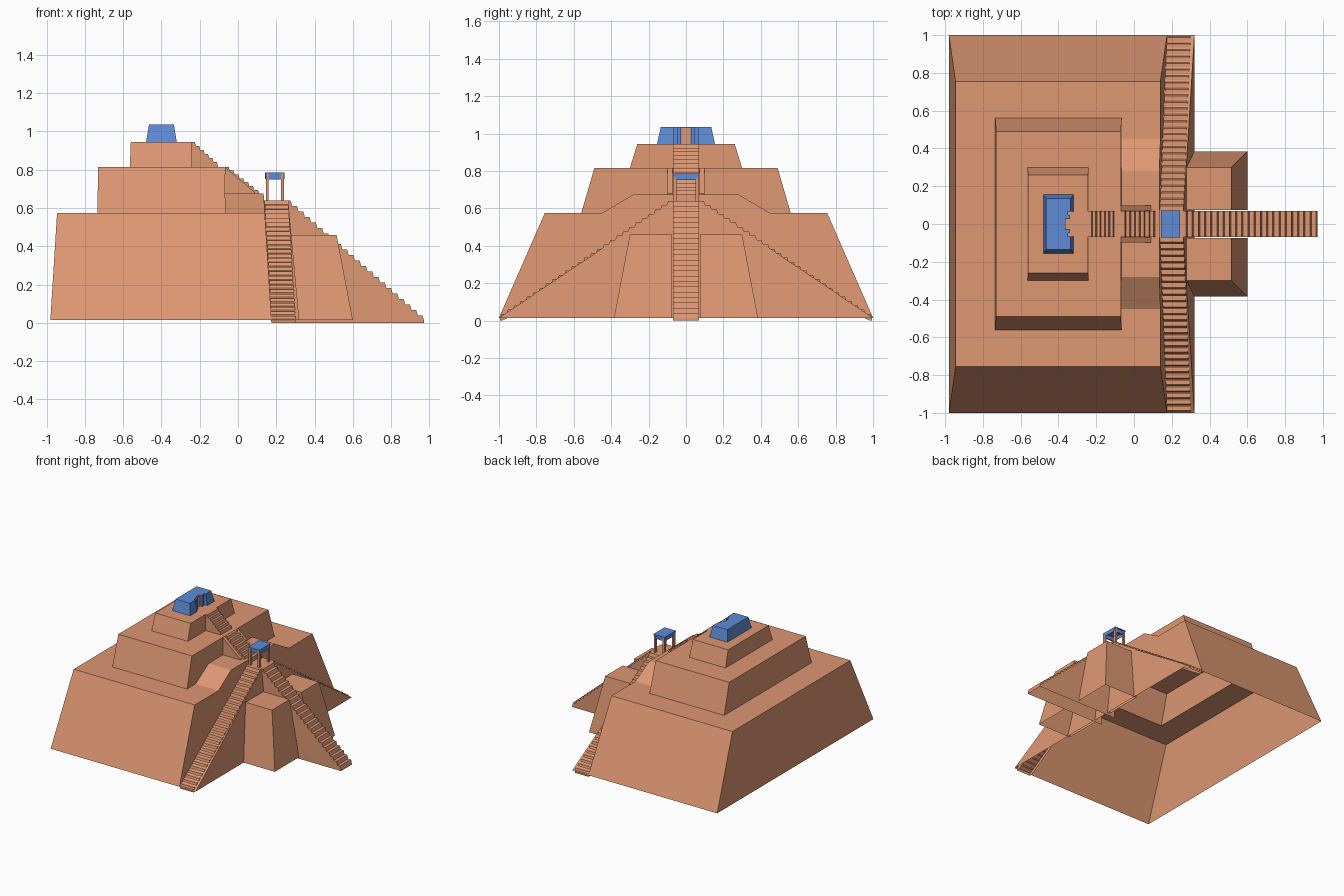
import bpy
import bmesh
from mathutils import Vector

cube = bpy.data.objects.get("Cube")
if cube:
    bpy.data.objects.remove(cube, do_unlink=True)


def material(name, color):
    m = bpy.data.materials.new(name)
    m.diffuse_color = color
    m.use_nodes = True
    m.node_tree.nodes["Principled BSDF"].inputs["Base Color"].default_value = color
    return m


CLAY = material("baked clay", (0.73, 0.31, 0.17, 1))
BLUE = material("glazed blue", (0.11, 0.26, 0.67, 1))


def build(name, verts, faces, mat=CLAY):
    me = bpy.data.meshes.new(name)
    me.from_pydata([tuple(v) for v in verts], [], faces)
    me.materials.append(mat)
    me.update()
    ob = bpy.data.objects.new(name, me)
    bpy.context.collection.objects.link(ob)
    return ob


def loft(name, rings, mat=CLAY, skip=None, bottom=False):
    """Join equal rings (counter-clockwise from above) and cap the top."""
    n = len(rings[0])
    verts = [v for r in rings for v in r]
    faces = []
    for k in range(len(rings) - 1):
        for i in range(n):
            if (k, i) != skip:
                j = (i + 1) % n
                faces.append((k * n + i, k * n + j, k * n + n + j, k * n + n + i))
    faces.append(tuple(range(len(verts) - n, len(verts))))
    if bottom:
        faces.append(tuple(reversed(range(n))))
    return build(name, verts, faces, mat)


def rect(x0, x1, y0, y1, z):
    return [(x0, y0, z), (x1, y0, z), (x1, y1, z), (x0, y1, z)]


def box(name, x0, x1, y0, y1, z0, z1, mat=CLAY):
    return loft(name, [rect(x0, x1, y0, y1, z0), rect(x0, x1, y0, y1, z1)],
                mat, bottom=True)


def stair(name, a0, b0, a1, b1, steps, drop=None, ground=0.0):
    """Flight from a0-b0 (foot, left-right) up to a1-b1; no steps gives a ramp."""
    profile = [(0, 0)]
    for i in range(steps):
        profile += [((i + 0.25) / steps, (i + 1) / steps),
                    ((i + 1) / steps, (i + 1) / steps)]
    if not steps:
        profile.append((1, 1))
    verts = []
    for d, h in profile:
        for lo, hi in ((Vector(a0), Vector(a1)), (Vector(b0), Vector(b1))):
            p = lo.lerp(hi, d)
            base = ground if drop is None else max(ground, p.z - drop)
            top = lo.z + (hi.z - lo.z) * h
            verts += [(p.x, p.y, top), (p.x, p.y, base)]
    faces = []
    for i in range(len(profile) - 1):
        a, a_low, b, b_low = range(4 * i, 4 * i + 4)
        faces += [(a, b, b + 4, a + 4),
                  (b_low, b_low + 4, b + 4, b),
                  (a_low, a, a + 4, a_low + 4)]
    faces.append((1, 3, 2, 0))
    return build(name, verts, faces)


# Three stepped tiers as one shell, open below and behind the side stairs
loft("stepped_tiers", [
    rect(-0.98, 0.175, -1, 1, 0.015), rect(-0.945, 0.14, -0.755, 0.755, 0.575),
    rect(-0.735, -0.065, -0.56, 0.56, 0.575), rect(-0.73, -0.07, -0.49, 0.49, 0.815),
    rect(-0.565, -0.24, -0.30, 0.30, 0.815), rect(-0.56, -0.243, -0.26, 0.26, 0.945),
], skip=(0, 1))

# Stair-side wall, above the line of the side stairs
half = [(0.07, 0.635), (1, 0.015), (0.755, 0.575), (0.45, 0.575), (0.28, 0.675)]
wall = half + [(-y, z) for y, z in reversed(half)]
build("stair_wall", [(0.175 - 0.0625 * (z - 0.015), y, z) for y, z in wall],
      [tuple(range(len(wall)))])

# Raised terrace with sloping shoulders
build("upper_terrace",
      [(x, y, z) for y, z in ((-0.45, 0.575), (-0.28, 0.675), (0.28, 0.675), (0.45, 0.575))
       for x in (-0.068, 0.134 if z > 0.6 else 0.14)],
      [(0, 1, 3, 2), (2, 3, 5, 4), (4, 5, 7, 6)])

# Wedge carrying the side stairs, and the gate landing on top of it
build("stair_bank",
      [(0.32, -1, 0.015), (0.32, 1, 0.015), (0.262, 0.07, 0.64), (0.262, -0.07, 0.64),
       (0.175, -1, 0.015), (0.175, 1, 0.015), (0.136, 0.07, 0.64), (0.136, -0.07, 0.64)],
      [(0, 1, 2, 3), (3, 2, 6, 7), (4, 0, 3, 7), (1, 5, 6, 2)])

# Side flights
inner, outer = (0.175, 0.138), (0.30, 0.262)
for side, word in ((-1, "front"), (1, "back")):
    ends = [((x[0], side * 0.995, 0.012), (x[1], side * 0.07, 0.64))
            for x in (inner, outer)]
    if side > 0:
        ends.reverse()
    (a0, a1), (b0, b1) = ends
    stair(word + "_side_stair", a0, b0, a1, b1, 27, drop=0.025)

# Central flights
stair("central_stair", (0.972, -0.07, 0.01), (0.972, 0.07, 0.01),
      (0.25, -0.07, 0.64), (0.25, 0.07, 0.64), 22)
stair("middle_stair", (0.11, -0.068, 0.675), (0.11, 0.068, 0.675),
      (-0.068, -0.068, 0.815), (-0.068, 0.068, 0.815), 7, ground=0.67)
stair("upper_stair", (-0.105, -0.07, 0.82), (-0.105, 0.07, 0.82),
      (-0.243, -0.07, 0.945), (-0.243, 0.07, 0.945), 6, ground=0.81)

# Paired bastions and the cheek walls of the middle stair
for side, word in ((-1, "front"), (1, "back")):
    lo, hi, top = sorted((side * 0.075, side * 0.385)), sorted((side * 0.075, side * 0.30)), 0.46
    loft(word + "_bastion", [rect(0.30, 0.60, *lo, 0.015), rect(0.25, 0.515, *hi, top)])
    y0, y1 = sorted((side * 0.072, side * 0.098))
    stair(word + "_cheek_wall", (0.09, y0, 0.68), (0.09, y1, 0.68),
          (-0.068, y0, 0.815), (-0.068, y1, 0.815), 0, ground=0.67)

# Gate canopy: four posts, blue beams and a blue roof
for x0 in (0.145, 0.225):
    for y0 in (-0.07, 0.05):
        box("gate_post", x0, x0 + 0.015, y0, y0 + 0.02, 0.64, 0.78)
for y in (-0.06, 0.06):
    box("gate_beam", 0.16, 0.225, y - 0.005, y + 0.005, 0.75, 0.78, BLUE)
for x in (0.142, 0.24):
    loft("gate_lintel", [rect(x, x + 0.003, -0.05, 0.05, 0.752),
                         rect(x, x + 0.003, -0.07, 0.07, 0.78)], BLUE, bottom=True)
box("gate_roof", 0.142, 0.243, -0.072, 0.072, 0.78, 0.786, BLUE)

# Summit temple with a stepped doorway
def temple_ring(x_back, x_front, y_end, z):
    side = [(x_back, y_end), (x_front, y_end), (x_front, 0.065), (-0.35, 0.065),
            (-0.35, 0.048), (-0.34, 0.048), (-0.34, 0.026), (-0.365, 0.026)]
    return [(x, -y, z) for x, y in side] + [(x, y, z) for x, y in reversed(side)]


loft("summit_temple", [temple_ring(-0.48, -0.32, 0.155, 0.945),
                       temple_ring(-0.465, -0.335, 0.135, 1.035)], BLUE)
box("temple_door", -0.366, -0.36, -0.025, 0.025, 0.945, 1.03)
